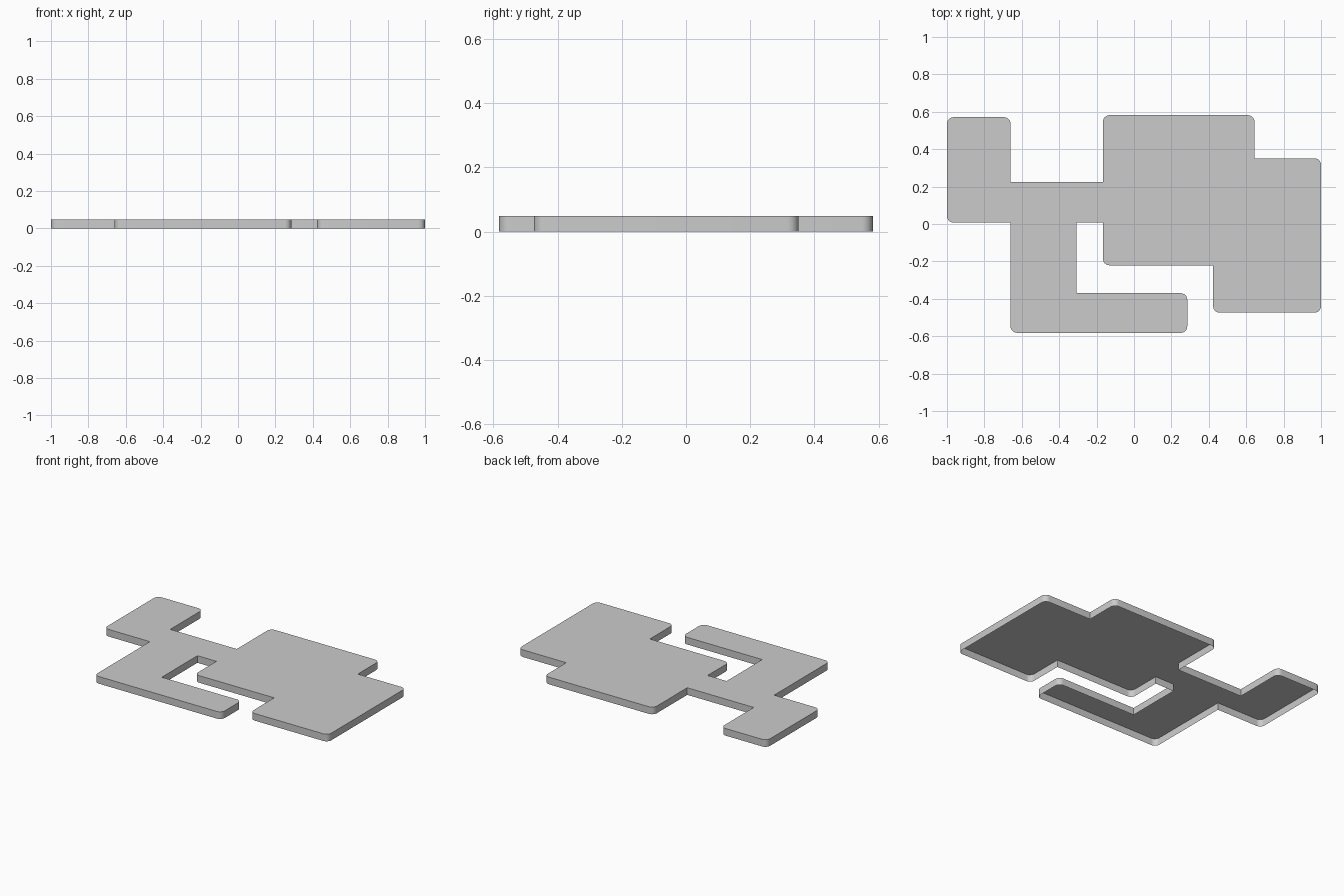
import bpy, bmesh, math
from mathutils import Vector

if "Cube" in bpy.data.objects:
    bpy.data.objects.remove(bpy.data.objects["Cube"])

HEIGHT = 0.048
RADIUS = 0.035
STEPS = 6

# Plan outline, clockwise from the top left
outline = [
    (-1, .571), (-.66, .571), (-.66, .224), (-.166, .224), (-.166, .582),
    (.644, .582), (.644, .351), (1, .351), (1, -.474), (.423, -.474),
    (.423, -.221), (-.166, -.221), (-.166, .008), (-.307, .008),
    (-.307, -.37), (.285, -.37), (.285, -.582), (-.66, -.582),
    (-.66, .008), (-1, .008),
]


def round_outer_corners(points):
    """Round the outward corners, keep the inward ones sharp."""
    result = []
    for i, p in enumerate(points):
        p = Vector(p)
        back = (Vector(points[i - 1]) - p).normalized()
        ahead = (Vector(points[(i + 1) % len(points)]) - p).normalized()
        if back.cross(ahead) < 0:
            result.append(p)
            continue
        centre = p + (back + ahead) * RADIUS
        for k in range(STEPS + 1):
            a = math.pi / 2 * k / STEPS
            result.append(centre - RADIUS * (ahead * math.cos(a) + back * math.sin(a)))
    return result


# Shallow plate extruded from the outline, open underneath
bm = bmesh.new()
base = bm.faces.new([bm.verts.new((p.x, p.y, 0)) for p in round_outer_corners(outline)])
top = bmesh.ops.extrude_face_region(bm, geom=[base], use_keep_orig=True)
bmesh.ops.translate(bm, vec=(0, 0, HEIGHT),
                    verts=[g for g in top["geom"] if isinstance(g, bmesh.types.BMVert)])
bmesh.ops.recalc_face_normals(bm, faces=bm.faces)
bmesh.ops.delete(bm, geom=[base], context='FACES_ONLY')
mesh = bpy.data.meshes.new("floor_plate")
bm.to_mesh(mesh)
bm.free()
plate = bpy.data.objects.new("floor_plate", mesh)
bpy.context.collection.objects.link(plate)

# Smooth rounded corners, crisp rims
bpy.context.view_layer.objects.active = plate
plate.select_set(True)
bpy.ops.object.shade_smooth_by_angle(angle=math.radians(30))
